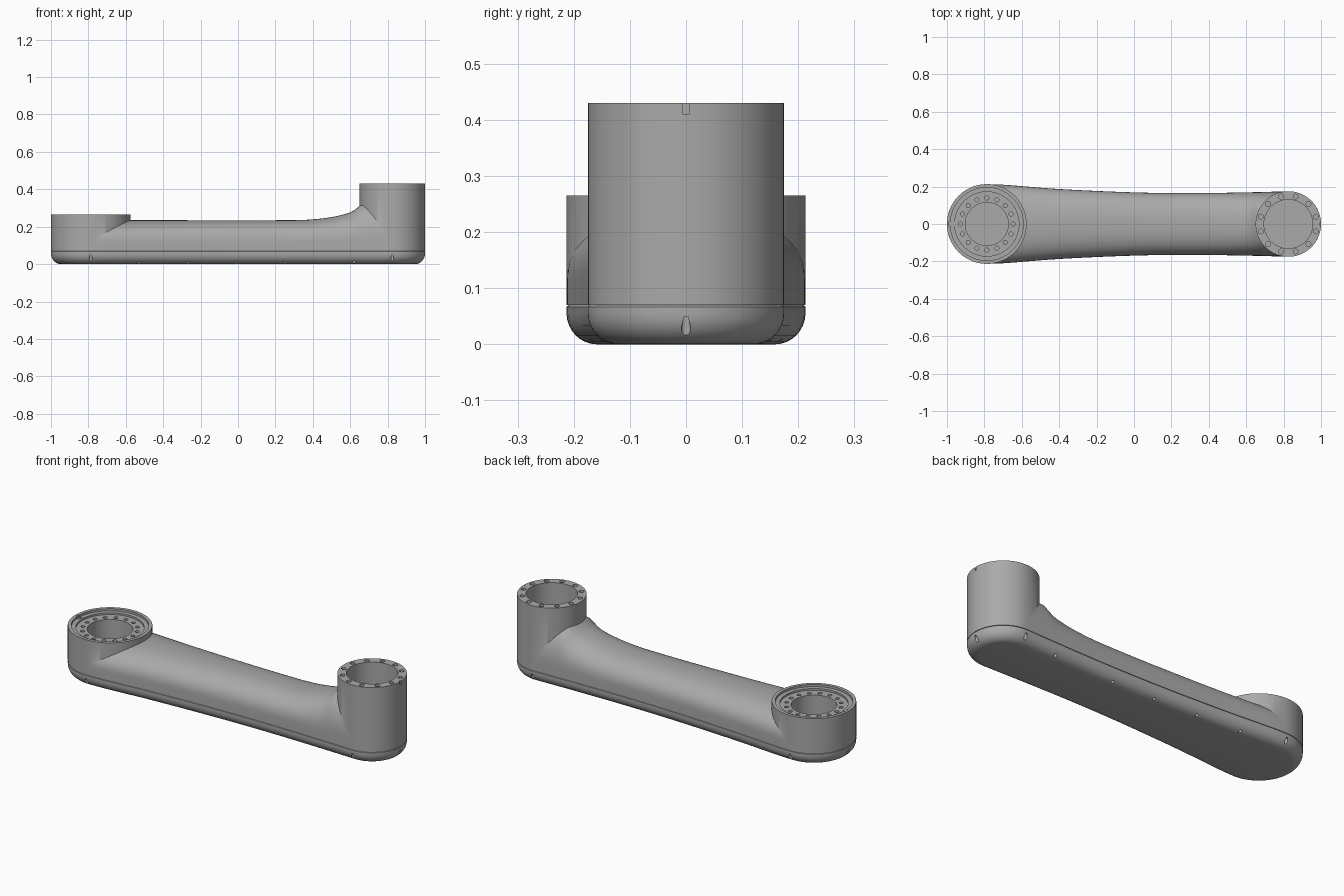
import bpy, bmesh
from math import sin, cos, pi, radians

if "Cube" in bpy.data.objects:
    bpy.data.objects.remove(bpy.data.objects["Cube"], do_unlink=True)

grey = bpy.data.materials.new("satin_grey")
grey.use_nodes = True
grey.diffuse_color = (0.4, 0.4, 0.4, 1)
grey.node_tree.nodes["Principled BSDF"].inputs["Base Color"].default_value = (0.4, 0.4, 0.4, 1)

BIG_X, BIG_R, BIG_TOP = -0.787, 0.213, 0.265
SMALL_X, SMALL_R, SMALL_TOP = 0.825, 0.175, 0.43
SEAM = 0.07


def interp(points, x):
    """Smooth curve through a few points (Catmull-Rom style tangents)."""
    if x <= points[0][0]:
        return points[0][1]
    for i in range(len(points) - 1):
        (x0, y0), (x1, y1) = points[i], points[i + 1]
        if x <= x1:
            xa, ya = points[max(i - 1, 0)]
            xb, yb = points[min(i + 2, len(points) - 1)]
            h, t = x1 - x0, (x - x0) / (x1 - x0)
            m0, m1 = (y1 - ya) / (x1 - xa) * h, (yb - y0) / (xb - x0) * h
            return ((2*t**3 - 3*t*t + 1) * y0 + (t**3 - 2*t*t + t) * m0
                    + (3*t*t - 2*t**3) * y1 + (t**3 - t*t) * m1)
    return points[-1][1]


WIDTH = [(BIG_X, 0.213), (-0.7, 0.21), (-0.4, 0.187), (0, 0.169), (0.3, 0.165), (0.6, 0.169), (SMALL_X, SMALL_R)]
TOP = [(-0.6, 0.235), (0.3, 0.235), (0.42, 0.241), (0.52, 0.255), (0.6, 0.277), (0.64, 0.302), (0.66, 0.325), (0.7, 0.33)]


def loft(name, rings):
    """Closed solid from equal-length rings, capped at both ends."""
    bm = bmesh.new()
    loops = [[bm.verts.new(p) for p in ring] for ring in rings]
    n = len(loops[0])
    for a, b in zip(loops, loops[1:]):
        for i in range(n):
            bm.faces.new((a[i], a[(i + 1) % n], b[(i + 1) % n], b[i]))
    bm.faces.new(loops[0])
    bm.faces.new(loops[-1])
    bmesh.ops.recalc_face_normals(bm, faces=bm.faces)
    mesh = bpy.data.meshes.new(name)
    bm.to_mesh(mesh)
    bm.free()
    mesh.materials.append(grey)
    ob = bpy.data.objects.new(name, mesh)
    bpy.context.collection.objects.link(ob)
    return ob


def cylinder(name, x, y, r, z0, z1, sides=96):
    return loft(name, [[(x + r * cos(2*pi*i/sides), y + r * sin(2*pi*i/sides), z)
                        for i in range(sides)] for z in (z0, z1)])


def box(name, x0, x1, y0, y1, z0, z1):
    return loft(name, [[(x0, y0, z), (x1, y0, z), (x1, y1, z), (x0, y1, z)] for z in (z0, z1)])


def activate(ob):
    bpy.ops.object.select_all(action='DESELECT')
    ob.select_set(True)
    bpy.context.view_layer.objects.active = ob


def combine(ob, other, operation):
    mod = ob.modifiers.new("cut", 'BOOLEAN')
    mod.operation, mod.object, mod.solver = operation, other, 'EXACT'
    activate(ob)
    bpy.ops.object.modifier_apply(modifier=mod.name)
    bpy.data.objects.remove(other, do_unlink=True)


def join(obs):
    """Merge cutters that do not touch each other."""
    activate(obs[0])
    for o in obs:
        o.select_set(True)
    bpy.ops.object.join()
    return obs[0]


def smooth(ob):
    activate(ob)
    bpy.ops.object.shade_smooth_by_angle(angle=radians(32))


# Arm: rounded section swept between the two sockets
def arm_section(x):
    w, top, base = interp(WIDTH, x), interp(TOP, x), 0.115
    ring = [(x, -w, SEAM)]
    for i in range(33):
        a = pi * i / 32
        c, s = cos(a), sin(a)
        e = 2 / 2.4
        ring.append((x, -w * (1 if c > 0 else -1) * abs(c)**e, base + (top - base) * abs(s)**e))
    return ring + [(x, w, SEAM)]


stations = [BIG_X + (SMALL_X - BIG_X) * i / 72 for i in range(73)]
body = loft("arm_body", [arm_section(x) for x in stations])

# Sockets at the two ends
combine(body, cylinder("big_socket", BIG_X, 0, BIG_R, SEAM, BIG_TOP), 'UNION')
combine(body, cylinder("small_socket", SMALL_X, 0, SMALL_R, SEAM, SMALL_TOP), 'UNION')

# Stepped bores
for x, r, floor, top in ((BIG_X, 0.195, 0.253, BIG_TOP), (BIG_X, 0.172, 0.243, BIG_TOP),
                         (BIG_X, 0.115, 0.05, BIG_TOP), (SMALL_X, 0.13, 0.05, SMALL_TOP)):
    combine(body, cylinder("bore", x, 0, r, floor, top + 0.05), 'DIFFERENCE')

# Bolt holes and locating notches
holes = []
for x, ring_r, count, turn, r, z in ((BIG_X, 0.14, 16, 0, 0.011, 0.243),
                                     (SMALL_X, 0.152, 12, pi / 12, 0.013, SMALL_TOP)):
    for i in range(count):
        a = turn + 2 * pi * i / count
        holes.append(cylinder("hole", x + ring_r * cos(a), ring_r * sin(a), r, z - 0.04, z + 0.1, 16))
holes.append(box("small_notch", 0.992, 1.02, -0.005, 0.005, 0.41, 0.45))
holes.append(box("big_notch", -0.988, -0.955, -0.01, 0.01, 0.248, 0.3))
combine(body, join(holes), 'DIFFERENCE')
smooth(body)

# Bottom cover: plan outline with outward directions, rounded underneath
outline = []
for i in range(33):
    a = pi / 2 + pi * i / 32
    outline.append((BIG_X + BIG_R * cos(a), BIG_R * sin(a), cos(a), sin(a)))
outline += [(x, -interp(WIDTH, x), 0, -1) for x in stations[2:-1:2]]
for i in range(33):
    a = -pi / 2 + pi * i / 32
    outline.append((SMALL_X + SMALL_R * cos(a), SMALL_R * sin(a), cos(a), sin(a)))
outline += [(x, interp(WIDTH, x), 0, 1) for x in stations[-3:1:-2]]

ROUND = 0.055
profile = [(ROUND * (1 - sin(pi/2 * k/8)), ROUND * (1 - cos(pi/2 * k/8))) for k in range(9)]
profile += [(0, 0.067), (0.004, SEAM)]
cover = loft("bottom_cover", [[(x - nx * d, y - ny * d, z) for x, y, nx, ny in outline]
                              for d, z in profile])

# Screw slots around the cover edge
slots = []
for x, inset in ((BIG_X, 0.008), (-0.53, 0.03), (-0.27, 0.03), (-0.01, 0.03),
                 (0.25, 0.03), (0.62, 0.022), (SMALL_X, 0.008)):
    for side in (-1, 1):
        slots.append(cylinder("slot", x, side * (interp(WIDTH, x) - inset), 0.008, -0.02, 0.05, 16))
slots += [cylinder("slot", s * 0.992, 0, 0.008, -0.02, 0.05, 16) for s in (-1, 1)]
combine(cover, join(slots), 'DIFFERENCE')
smooth(cover)
